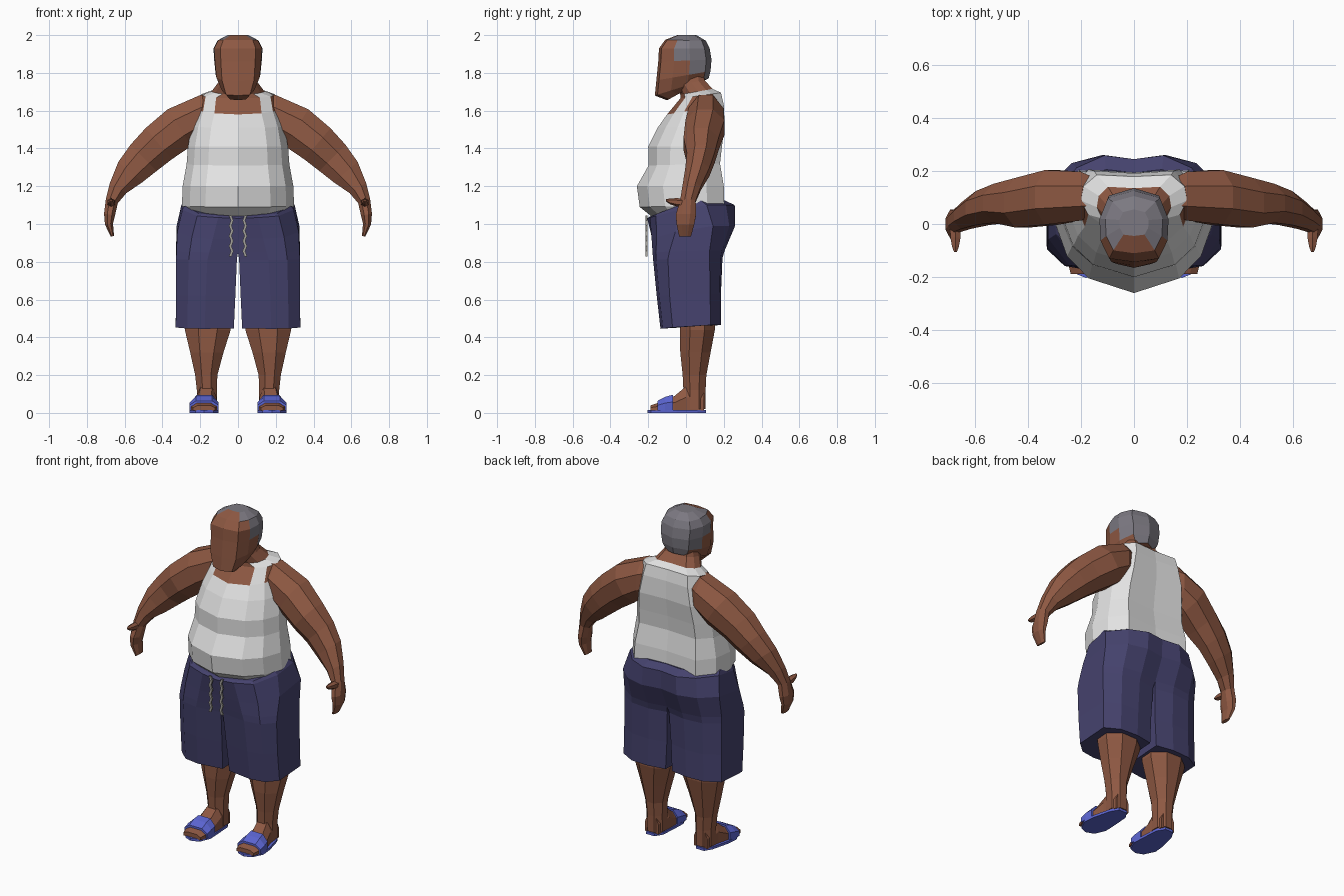
import bpy, bmesh, math
from mathutils import Vector

if "Cube" in bpy.data.objects:
    bpy.data.objects.remove(bpy.data.objects["Cube"])


def mat(name, col):
    m = bpy.data.materials.new(name)
    m.diffuse_color = (*col, 1)
    m.use_nodes = True
    m.node_tree.nodes["Principled BSDF"].inputs["Base Color"].default_value = m.diffuse_color
    return m


SKIN = mat("brown skin", (0.27, 0.098, 0.055))
SHIRT = mat("white cloth", (0.76, 0.76, 0.76))
SHORTS = mat("navy cloth", (0.06, 0.055, 0.155))
HAIR = mat("grey hair", (0.2, 0.19, 0.22))
BLUE = mat("blue rubber", (0.105, 0.13, 0.64))
CORD = mat("grey cord", (0.36, 0.35, 0.32))


def loft(name, rings, mats, mirror=False, rule=None):
    """Skin a list of equal-length rings, cap both ends, colour by rule(centre)."""
    bm = bmesh.new()
    vs = [[bm.verts.new(p) for p in r] for r in rings]
    n = len(rings[0])
    for a, b in zip(vs, vs[1:]):
        for i in range(n):
            j = (i + 1) % n
            bm.faces.new((a[i], a[j], b[j], b[i]))
    bm.faces.new(vs[0][::-1])
    bm.faces.new(vs[-1])
    bmesh.ops.recalc_face_normals(bm, faces=bm.faces)
    if rule:
        for f in bm.faces:
            f.material_index = rule(f.calc_center_median())
    me = bpy.data.meshes.new(name)
    bm.to_mesh(me)
    bm.free()
    for m in mats:
        me.materials.append(m)
    ob = bpy.data.objects.new(name, me)
    bpy.context.collection.objects.link(ob)
    if mirror:
        ob.modifiers.new("mirror", "MIRROR").use_mirror_merge = False
    return ob


def section(shape, zf, zb, w, yf, yb):
    """Body section: shape holds (width share, front-to-back share)."""
    half = [(x * w, yf + t * (yb - yf), zf + t * (zb - zf)) for x, t in shape]
    return half + [(-x, y, z) for x, y, z in half[-2:0:-1]]


def oval(c, u, v, a, b, n=8):
    c, u, v = Vector(c), Vector(u), Vector(v)
    return [c + u * a * math.cos(t) + v * b * math.sin(t)
            for t in (2 * math.pi * (i + 0.5) / n for i in range(n))]


# torso: tank top with skin at the neckline, shoulders and neck
body = [(0, 0), (.58, .12), (.86, .3), (1, .55), (.95, .8), (.7, 1), (0, .97)]
torso = [(1.03, 1.06, .27, -.17, .18), (1.09, 1.10, .297, -.245, .203),
         (1.20, 1.20, .293, -.26, .20), (1.31, 1.32, .272, -.198, .18),
         (1.41, 1.41, .265, -.20, .19), (1.51, 1.52, .245, -.15, .205),
         (1.58, 1.63, .215, -.10, .20), (1.665, 1.695, .2, -.03, .185),
         (1.685, 1.715, .14, -.03, .14), (1.735, 1.76, .105, -.06, .10),
         (1.80, 1.80, .09, -.06, .09)]


def torso_rule(c):
    neck = c.z > 1.705
    neckline = c.z > 1.6 and abs(c.x) < .08 and c.y < .05
    armhole = 1.53 < c.z < 1.69 and abs(c.x) > .17 and .03 < c.y < .15
    return 1 if neck or neckline or armhole else 0


loft("torso", [section(body, *r) for r in torso], [SHIRT, SKIN], rule=torso_rule)

# head: skin face, hair on the back and temples
skull = [(0, 0), (.72, .05), (.97, .3), (1, .6), (.75, .9), (0, 1)]
head = [(1.655, 1.76, .06, -.10, .09), (1.68, 1.77, .088, -.165, .12),
        (1.76, 1.81, .118, -.157, .13), (1.86, 1.87, .126, -.147, .135),
        (1.93, 1.93, .13, -.143, .125), (1.975, 1.97, .108, -.11, .105),
        (2.0, 2.0, .055, -.045, .055)]


def head_rule(c):
    edge = -.065 if c.z > 1.95 else -.05 if c.z > 1.88 else .055
    return 1 if c.y > edge and c.z > 1.77 else 0


loft("head", [section(skull, *r) for r in head], [SKIN, HAIR], rule=head_rule)

# arms and hands: x, y, z, half height, half depth along the limb
arm = [(.14, .1, 1.59, .1, .07), (.2, .105, 1.567, .118, .094),
       (.31, .10, 1.51, .118, .105), (.42, .08, 1.425, .11, .095),
       (.50, .078, 1.35, .10, .075), (.57, .06, 1.275, .085, .065),
       (.635, .03, 1.19, .052, .05), (.668, .01, 1.12, .034, .042),
       (.68, 0, 1.05, .03, .055), (.683, -.003, 1.0, .022, .048),
       (.665, -.005, .935, .009, .032)]
rings = []
for i, (x, y, z, a, b) in enumerate(arm):
    p, q = arm[max(i - 1, 0)], arm[min(i + 1, len(arm) - 1)]
    d = Vector((q[0] - p[0], 0, q[2] - p[2])).normalized()
    if i < 2:
        d = Vector((1, 0, 0))  # upright cut at the shoulder
    rings.append(oval((x, y, z), (-d.z, 0, d.x), (0, 1, 0), a * 1.06, b * 1.06))
loft("arm", rings, [SKIN], True)
thumb = [(0, 1.11, .024), (-.05, 1.115, .022), (-.085, 1.12, .015), (-.105, 1.125, .006)]
loft("thumb", [oval((.672, y, z), (1, 0, 0), (0, 0, 1), r, r, 6) for y, z, r in thumb],
     [SKIN], True)

# shorts: one half, boxy at the hem and rounder at the waist (share k)
hem = [(0, .06), (.5, 0), (.8, .04), (1, .2), (1, .83), (.72, .98), (.35, 1), (0, .94)]
waist = [(0, 0), (.35, .03), (.72, .1), (.98, .36), (1, .68), (.72, .9), (.37, 1), (0, .97)]
shorts = [(.445, .465, .33, .022, -.135, .185, 0), (.62, .63, .328, .014, -.155, .185, 0),
          (.81, .82, .328, .006, -.175, .193, .1), (.85, .86, .328, 0, -.18, .205, .25),
          (.92, .99, .325, 0, -.19, .26, .6), (1.03, 1.10, .3, 0, -.205, .258, 1),
          (1.04, 1.125, .285, 0, -.19, .205, 1)]
rings = []
for zf, zb, w, inner, yf, yb, k in shorts:
    ring = []
    for (x0, t0), (x1, t1) in zip(hem, waist):
        x, t = x0 + k * (x1 - x0), t0 + k * (t1 - t0)
        ring.append((inner + x * (w - inner), yf + t * (yb - yf),
                     zf + min(1, t * 1.8) * (zb - zf)))
    rings.append(ring)
loft("shorts", rings, [SHORTS], True)

# drawstrings
for s, n in ((-1, "left_drawstring"), (1, "right_drawstring")):
    pts = [(s * (.036 + .005 * (-1) ** k), -.21, 1.045 - .027 * k) for k in range(9)]
    loft(n, [oval(p, (1, 0, 0), (0, 1, 0), .01, .007, 4) for p in pts], [CORD])

# lower legs
leg = [(.52, .16, .06, .124, .095), (.44, .16, .06, .124, .095), (.32, .165, .05, .09, .082),
       (.2, .168, .045, .06, .064), (.12, .165, .045, .054, .06), (.02, .165, .045, .055, .06)]
loft("leg", [oval((x, y, z), (1, 0, 0), (0, 1, 0), a * 1.06, b * 1.06)
             for z, x, y, a, b in leg], [SKIN], True)


# feet and sandals
def arch(y, cx, w, top, low=.012):
    """Foot-like slice across x with sloping shoulders."""
    return [(cx - w, y, low), (cx + w, y, low), (cx + w, y, low + (top - low) * .55),
            (cx + w * .55, y, top), (cx - w * .55, y, top), (cx - w, y, low + (top - low) * .55)]


loft("foot", [arch(-.188, .18, .058, .04), arch(-.14, .18, .07, .055), arch(-.06, .175, .062, .09),
              arch(0, .167, .054, .14), arch(.095, .165, .045, .12)], [SKIN], True)
loft("sandal_strap", [arch(-.15, .18, .077, .064), arch(-.11, .18, .077, .085),
                      arch(-.07, .177, .072, .096)], [BLUE], True)
outline = [(.13, -.185), (.18, -.203), (.225, -.185), (.257, -.12), (.25, -.05), (.222, .06),
           (.195, .105), (.14, .105), (.112, .06), (.105, -.05), (.102, -.12)]
loft("sandal_sole", [[(x, y, z) for x, y in outline] for z in (0, .015)], [BLUE], True)
